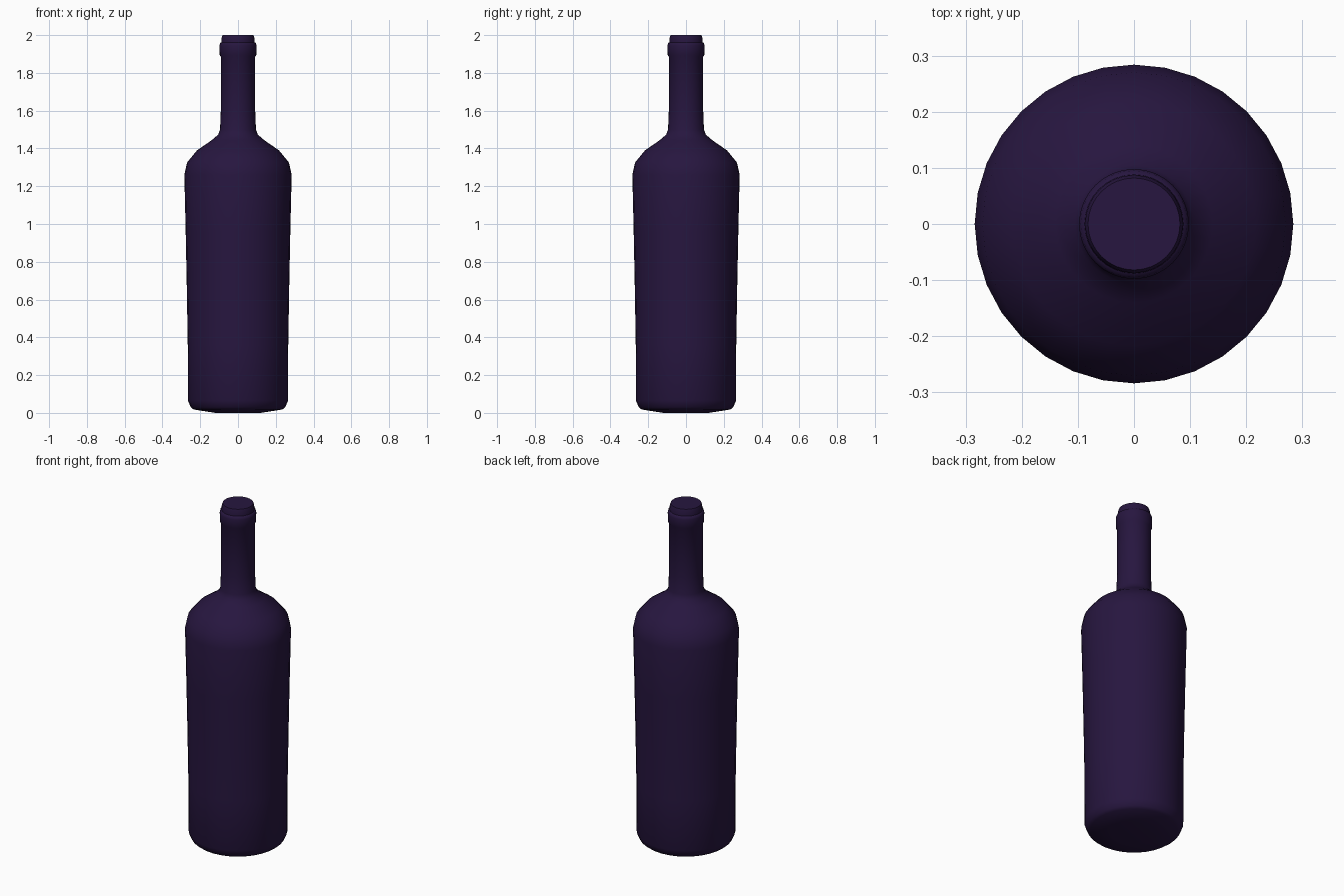
import bpy, bmesh, math

if "Cube" in bpy.data.objects:
    bpy.data.objects.remove(bpy.data.objects["Cube"])

SIDES = 32

# Bottle outline as (radius, height), from base to mouth
profile = [
    (0.12, 0.0), (0.235, 0.018), (0.25, 0.03), (0.265, 0.065),
    (0.266, 0.36), (0.271, 0.66), (0.277, 0.96), (0.284, 1.26),
    (0.27, 1.325), (0.217, 1.39), (0.14, 1.443), (0.105, 1.473),
    (0.095, 1.50), (0.091, 1.60), (0.091, 1.885),
    (0.097, 1.895), (0.098, 1.945), (0.095, 1.958), (0.088, 1.962),
    (0.087, 1.985), (0.082, 2.0),
]


def lathe(name, outline, colour):
    bm = bmesh.new()
    rings = []
    for r, z in outline:
        rings.append([bm.verts.new((r * math.cos(2 * math.pi * i / SIDES),
                                    r * math.sin(2 * math.pi * i / SIDES), z))
                      for i in range(SIDES)])
    for low, high in zip(rings, rings[1:]):
        for i in range(SIDES):
            j = (i + 1) % SIDES
            bm.faces.new((low[i], low[j], high[j], high[i]))
    # Closed base and mouth
    bm.faces.new(rings[0][::-1])
    bm.faces.new(rings[-1])
    mesh = bpy.data.meshes.new(name)
    bm.to_mesh(mesh)
    bm.free()
    obj = bpy.data.objects.new(name, mesh)
    bpy.context.collection.objects.link(obj)
    mat = bpy.data.materials.new(name + "_glass")
    mat.diffuse_color = colour
    mat.use_nodes = True
    mat.node_tree.nodes["Principled BSDF"].inputs["Base Color"].default_value = mat.diffuse_color
    mesh.materials.append(mat)
    return obj


bottle = lathe("bottle", profile, (0.02, 0.008, 0.05, 1))

# Smooth shading with crisp rim edges
bpy.context.view_layer.objects.active = bottle
bottle.select_set(True)
bpy.ops.object.shade_smooth_by_angle(angle=math.radians(50))
